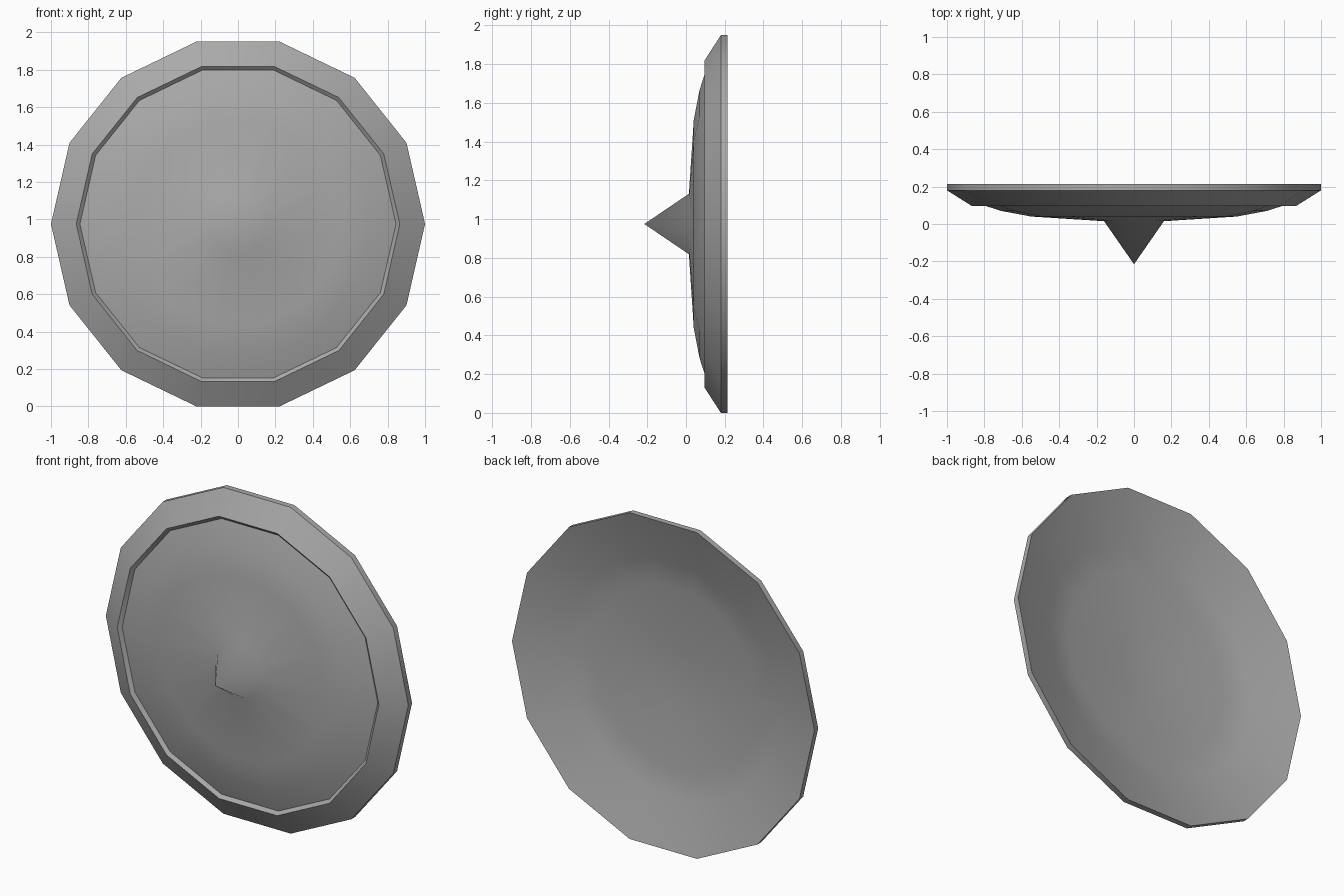
import bpy, bmesh, math

if "Cube" in bpy.data.objects:
    bpy.data.objects.remove(bpy.data.objects["Cube"])

SIDES = 14
CENTRE_Z = math.sin(math.pi * 3 / 7)  # apothem: lowest flat side rests on z = 0


def lathe_y(name, profile):
    """Revolve (radius, y) points round the y axis; zero radius makes a pole."""
    bm = bmesh.new()
    rings = []
    for r, y in profile:
        if r == 0:
            rings.append([bm.verts.new((0, y, CENTRE_Z))] * SIDES)
        else:
            rings.append([bm.verts.new((r * math.cos(a), y, CENTRE_Z + r * math.sin(a)))
                          for a in (2 * math.pi * i / SIDES for i in range(SIDES))])
    for a, b in zip(rings, rings[1:]):
        for i in range(SIDES):
            j = (i + 1) % SIDES
            corners = list(dict.fromkeys((a[i], a[j], b[j], b[i])))
            bm.faces.new(corners)
    bmesh.ops.recalc_face_normals(bm, faces=bm.faces)
    mesh = bpy.data.meshes.new(name)
    bm.to_mesh(mesh)
    bm.free()
    obj = bpy.data.objects.new(name, mesh)
    bpy.context.collection.objects.link(obj)
    bpy.ops.object.select_all(action='DESELECT')
    obj.select_set(True)
    bpy.context.view_layer.objects.active = obj
    bpy.ops.object.shade_smooth_by_angle(angle=math.radians(55))
    return obj


# centre spike flowing into the domed face
face = [(0, -0.215), (0.16, 0.015), (0.55, 0.04), (0.71, 0.07), (0.845, 0.113)]
# raised bevelled rim with a thin outer edge
rim = [(0.865, 0.095), (1.0, 0.18), (1.0, 0.215)]
# hollow dished back, following the curve of the face
back = [(0.71, 0.125), (0.55, 0.097), (0.16, 0.075), (0, 0.072)]

shield = lathe_y("round_shield", face + rim + back)

# large faces dominate the shading, so the spike blends softly into the dome
soft = shield.modifiers.new("soft_shading", 'WEIGHTED_NORMAL')
soft.keep_sharp = True

# dark grey metal
metal = bpy.data.materials.new("dark_grey")
metal.diffuse_color = (0.4, 0.4, 0.4, 1)
metal.use_nodes = True
metal.node_tree.nodes["Principled BSDF"].inputs["Base Color"].default_value = metal.diffuse_color
shield.data.materials.append(metal)
